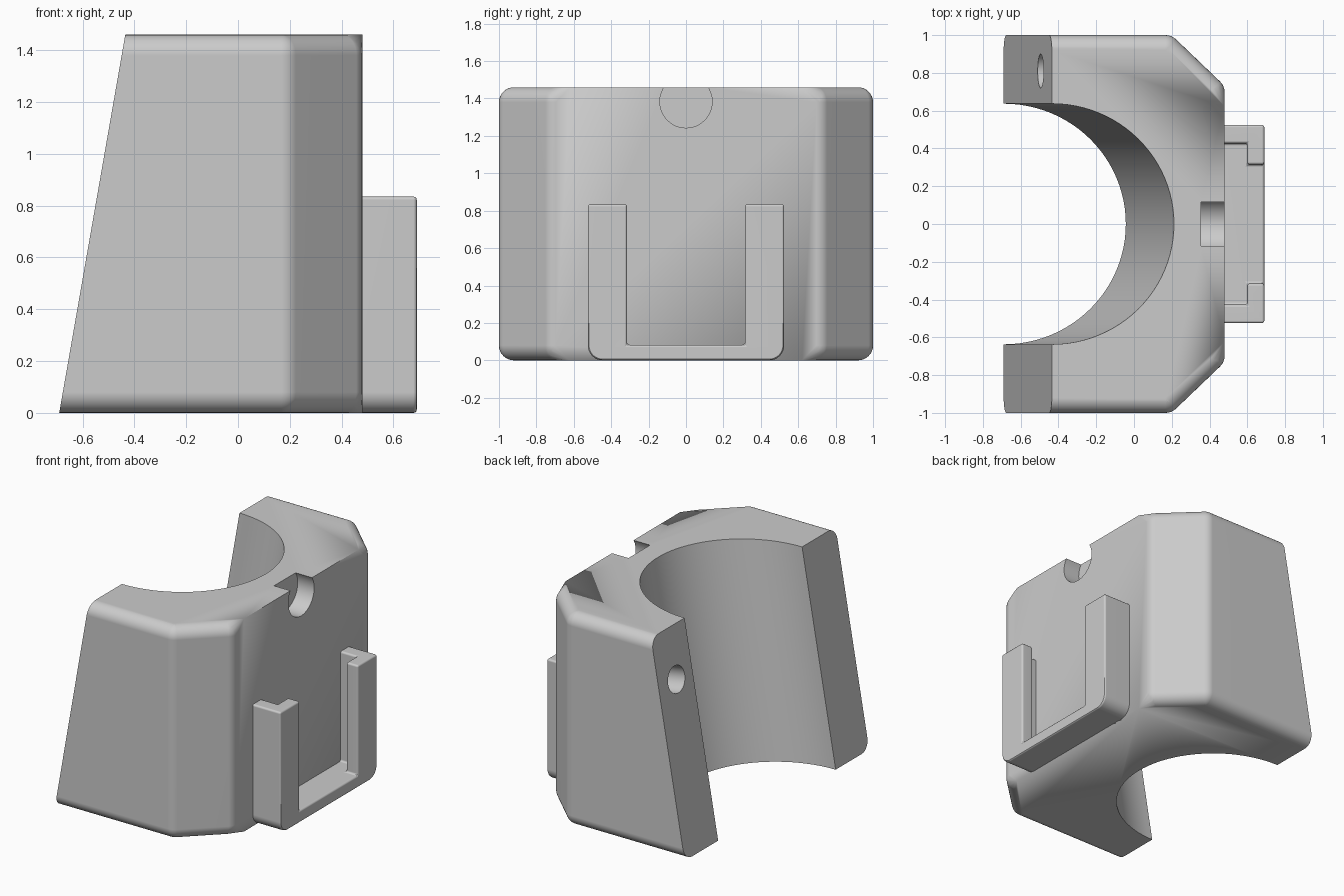
import bpy, bmesh, math
from mathutils import Vector

if "Cube" in bpy.data.objects:
    bpy.data.objects.remove(bpy.data.objects["Cube"])

H = 1.46                      # body height
SLOPE = Vector((0.255, 0, H)) # direction of the leaning mating face

grey = bpy.data.materials.new("plain grey")
grey.diffuse_color = (0.6, 0.6, 0.6, 1)
grey.use_nodes = True
grey.node_tree.nodes["Principled BSDF"].inputs["Base Color"].default_value = grey.diffuse_color


def to_object(name, bm):
    bmesh.ops.recalc_face_normals(bm, faces=bm.faces)
    me = bpy.data.meshes.new(name)
    bm.to_mesh(me)
    bm.free()
    me.materials.append(grey)
    ob = bpy.data.objects.new(name, me)
    bpy.context.collection.objects.link(ob)
    return ob


def prism(name, pts, axis, a, b):
    """Extrude a 2D profile along an axis from a to b."""
    place = {'x': lambda p, h: (h, p[0], p[1]),
             'y': lambda p, h: (p[0], h, p[1]),
             'z': lambda p, h: (p[0], p[1], h)}[axis]
    bm = bmesh.new()
    lo = [bm.verts.new(place(p, a)) for p in pts]
    hi = [bm.verts.new(place(p, b)) for p in pts]
    bm.faces.new(lo)
    bm.faces.new(hi)
    n = len(pts)
    for i in range(n):
        j = (i + 1) % n
        bm.faces.new((lo[i], lo[j], hi[j], hi[i]))
    return to_object(name, bm)


def cylinder(name, centre, direction, r, length, segs):
    bm = bmesh.new()
    bmesh.ops.create_cone(bm, cap_ends=True, segments=segs, radius1=r, radius2=r, depth=length)
    rot = Vector(direction).to_track_quat('Z', 'Y').to_matrix()
    for v in bm.verts:
        v.co = rot @ v.co + Vector(centre)
    return to_object(name, bm)


def apply(ob, mod):
    bpy.ops.object.select_all(action='DESELECT')
    ob.select_set(True)
    bpy.context.view_layer.objects.active = ob
    bpy.ops.object.modifier_apply(modifier=mod.name)


def cut(ob, cutter):
    cutter.hide_render = True
    m = ob.modifiers.new("cut", 'BOOLEAN')
    m.operation, m.solver, m.object = 'DIFFERENCE', 'EXACT', cutter
    apply(ob, m)
    bpy.data.objects.remove(cutter)


def smooth(ob):
    bpy.ops.object.select_all(action='DESELECT')
    ob.select_set(True)
    bpy.context.view_layer.objects.active = ob
    bpy.ops.object.shade_smooth_by_angle(angle=math.radians(30))
    m = ob.modifiers.new("flat normals", 'WEIGHTED_NORMAL')
    m.keep_sharp = True


# Body: hull of corner balls (rounded sides) with sharp points on the back edge
R = 0.08
bm = bmesh.new()
for s in (-1, 1):
    for z in (R, H - R):
        for cx, cy in ((-1, 0.92), (0.167, 0.92), (0.40, 0.697)):
            for i in range(32):
                a = math.tau * i / 32
                for j in range(-8, 9):
                    t = math.pi / 16 * j
                    bm.verts.new((cx + R * math.cos(t) * math.cos(a),
                                  s * cy + R * math.cos(t) * math.sin(a),
                                  z + R * math.sin(t)))
    for z in (0, H):
        bm.verts.new((0.48, s * 0.62, z))
bmesh.ops.remove_doubles(bm, verts=bm.verts, dist=1e-4)
bmesh.ops.convex_hull(bm, input=bm.verts)
bmesh.ops.delete(bm, geom=[v for v in bm.verts if not v.link_faces], context='VERTS')
bmesh.ops.dissolve_limit(bm, angle_limit=0.01, verts=bm.verts, edges=bm.edges)
body = to_object("clamp_body", bm)


def slope_x(z):
    return -0.69 + SLOPE.x / H * z


# Leaning mating face, half-round bore and the notch at the top of the back
cut(body, prism("slope_cutter", [(-3, -0.5), (slope_x(-0.5), -0.5), (slope_x(2), 2), (-3, 2)],
                'y', -2, 2))
cut(body, cylinder("bore_cutter", (slope_x(H / 2), 0, H / 2), SLOPE, 0.637, 4, 96))
cut(body, cylinder("notch_cutter", (0.605, 0, 1.383), (1, 0, 0), 0.14, 0.5, 48))

# Screw holes square to the leaning face
for y in (-0.81, 0.81):
    for z in (0.29, 1.12):
        cut(body, cylinder("hole_cutter", (slope_x(z), y, z), (H, 0, -SLOPE.x), 0.09, 1.0, 32))
smooth(body)

# Bracket: block with rounded lower corners and a T-shaped slot open at the top
W, r = 0.525, 0.08
right = [(W - r + r * math.sin(math.pi / 16 * i), r - r * math.cos(math.pi / 16 * i)) for i in range(9)]
right.append((W, 0.835))
outline = right + [(-y, z) for y, z in reversed(right)]
bracket = prism("slot_bracket", outline, 'x', 0.46, 0.69)
half = [(0.40, 0.427), (0.60, 0.427), (0.60, 0.315), (0.80, 0.315)]
cut(bracket, prism("slot_cutter", half + [(x, -y) for x, y in reversed(half)], 'z', 0.083, 1.2))
bev = bracket.modifiers.new("soft edges", 'BEVEL')
bev.width, bev.segments = 0.013, 3
bev.limit_method, bev.angle_limit = 'ANGLE', math.radians(40)
apply(bracket, bev)
smooth(bracket)
